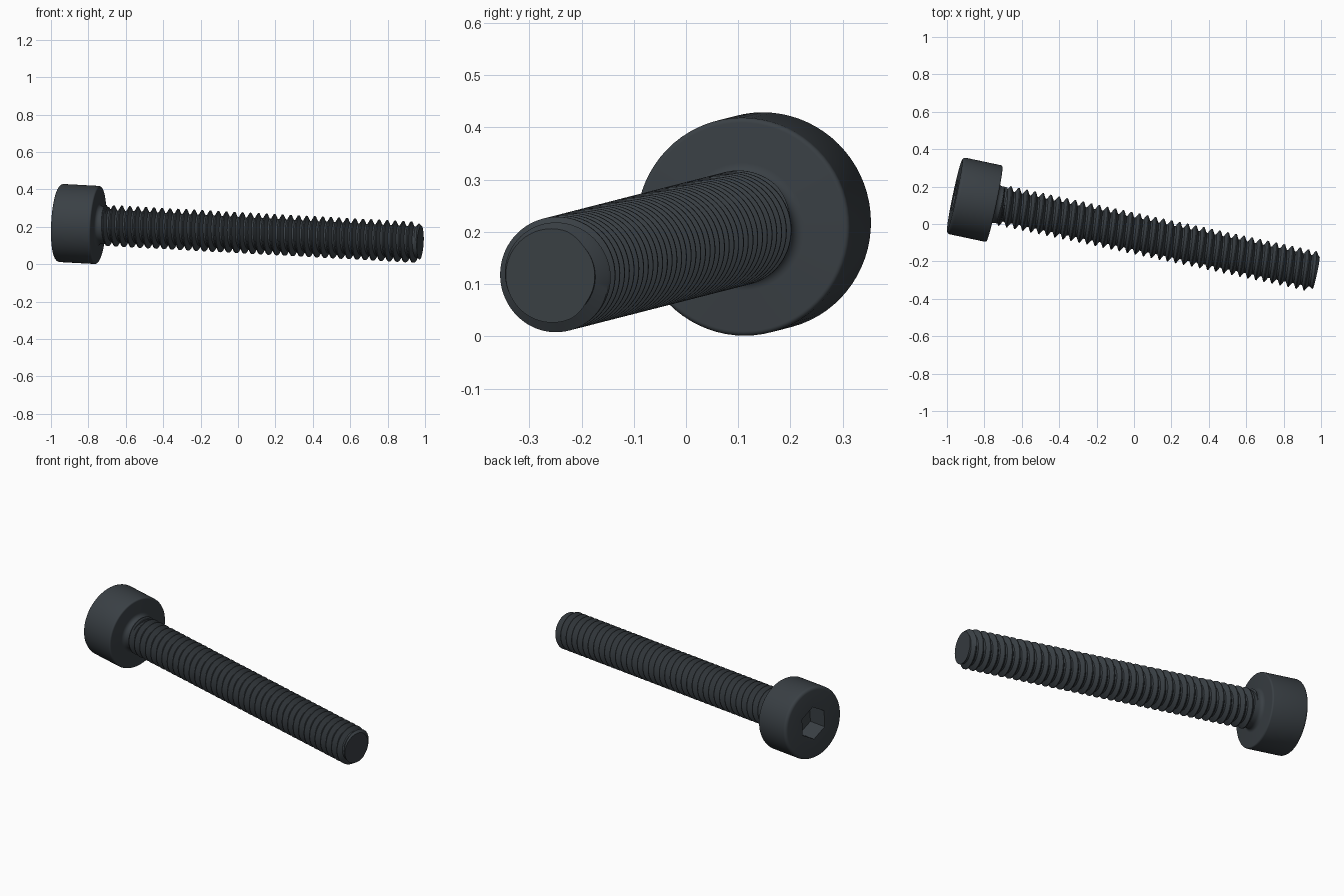
import bpy, bmesh, math
from mathutils import Vector

cube = bpy.data.objects.get("Cube")
if cube:
    bpy.data.objects.remove(cube, do_unlink=True)

steel = bpy.data.materials.new("dark_steel")
steel.use_nodes = True
COLOUR = (0.042, 0.051, 0.059, 1)
steel.diffuse_color = COLOUR
steel.node_tree.nodes["Principled BSDF"].inputs["Base Color"].default_value = COLOUR

# Screw axis frame, starting at the centre of the head's outer face
ORIGIN = Vector((-0.959, 0.153, 0.221))
AXIS = Vector((0.977, -0.207, -0.053)).normalized()
SIDE = AXIS.cross(Vector((0, 0, 1))).normalized()
UP = SIDE.cross(AXIS)
SEGS = 72


def place(s, r, a):
    """Point at distance s along the axis, radius r and angle a about it."""
    return ORIGIN + AXIS * s + (UP * math.cos(a) + SIDE * math.sin(a)) * r


def finish(name, bm):
    bmesh.ops.remove_doubles(bm, verts=bm.verts, dist=0.00005)
    bmesh.ops.recalc_face_normals(bm, faces=bm.faces)
    mesh = bpy.data.meshes.new(name)
    bm.to_mesh(mesh)
    bm.free()
    mesh.materials.append(steel)
    obj = bpy.data.objects.new(name, mesh)
    bpy.context.collection.objects.link(obj)
    bpy.ops.object.select_all(action="DESELECT")
    obj.select_set(True)
    bpy.context.view_layer.objects.active = obj
    bpy.ops.object.shade_smooth_by_angle(angle=math.radians(28))


def arc(s, r, size, start, end, steps=5):
    """Rounded corner about (s, r), angles in degrees."""
    pts = []
    for i in range(steps + 1):
        t = math.radians(start + (end - start) * i / steps)
        pts.append((s + size * math.cos(t), r + size * math.sin(t)))
    return pts


# Head with hex socket, rounded rims and filleted neck
HEAD_R, HEAD_LEN, NECK_R = 0.209, 0.218, 0.1
SOCKET_R, SOCKET_DEPTH = 0.095, 0.115
profile = [(SOCKET_DEPTH, SOCKET_R, True), (0, SOCKET_R, True)]
outer = arc(0.018, HEAD_R - 0.018, 0.018, 180, 90)
outer += arc(HEAD_LEN - 0.009, HEAD_R - 0.009, 0.009, 90, 0)
outer += arc(HEAD_LEN + 0.022, NECK_R + 0.022, 0.022, 180, 270)
outer += [(HEAD_LEN + 0.05, NECK_R)]
profile += [(s, r, False) for s, r in outer]

bm = bmesh.new()
rings = []
for s, r, is_hex in profile:
    ring = []
    for i in range(SEGS):
        a = math.tau * i / SEGS
        k = 1
        if is_hex:
            sixth = math.pi / 6
            k = math.cos(sixth) / math.cos(a % (2 * sixth) - sixth)
        ring.append(bm.verts.new(place(s, r * k, a)))
    rings.append(ring)
for lo, hi in zip(rings, rings[1:]):
    for i in range(SEGS):
        j = (i + 1) % SEGS
        bm.faces.new((lo[i], lo[j], hi[j], hi[i]))
bm.faces.new(rings[0])
bm.faces.new(rings[-1])
finish("socket_head", bm)

# Shank with a helical thread and chamfered tip
PITCH, ROOT_R, CREST_R = 0.044, 0.084, 0.11
START, END, TIP_R = HEAD_LEN + 0.032, 1.98, 0.09
THREAD = [(0, CREST_R), (0.12, CREST_R), (0.45, ROOT_R), (0.67, ROOT_R), (1, CREST_R)]


def thread_radius(s, a):
    phase = ((s - START) / PITCH - a / math.tau) % 1
    for (p, r), (q, t) in zip(THREAD, THREAD[1:]):
        if phase <= q:
            radius = r + (t - r) * (phase - p) / (q - p)
            break
    return min(radius, TIP_R + (END - s) * 0.8)


bm = bmesh.new()
turns = math.ceil((END - START) / PITCH) + 1
rows = []
for turn in range(-1, turns + 1):
    for offset, _ in THREAD[:-1]:
        row = []
        for i in range(SEGS + 1):
            a = math.tau * i / SEGS
            s = START + PITCH * (turn + offset + i / SEGS)
            s = min(max(s, START), END)
            # Nudge keeps the angle wrap from splitting the profile lookup
            row.append(bm.verts.new(place(s, thread_radius(s + 1e-7, a), a)))
        rows.append(row)
for lo, hi in zip(rows, rows[1:]):
    for i in range(SEGS):
        quad = (lo[i], lo[i + 1], hi[i + 1], hi[i])
        if len({tuple(round(c, 5) for c in v.co) for v in quad}) > 2:
            bm.faces.new(quad)
bm.faces.new(rows[0][:SEGS])
bm.faces.new(rows[-1][:SEGS])
finish("threaded_shank", bm)
